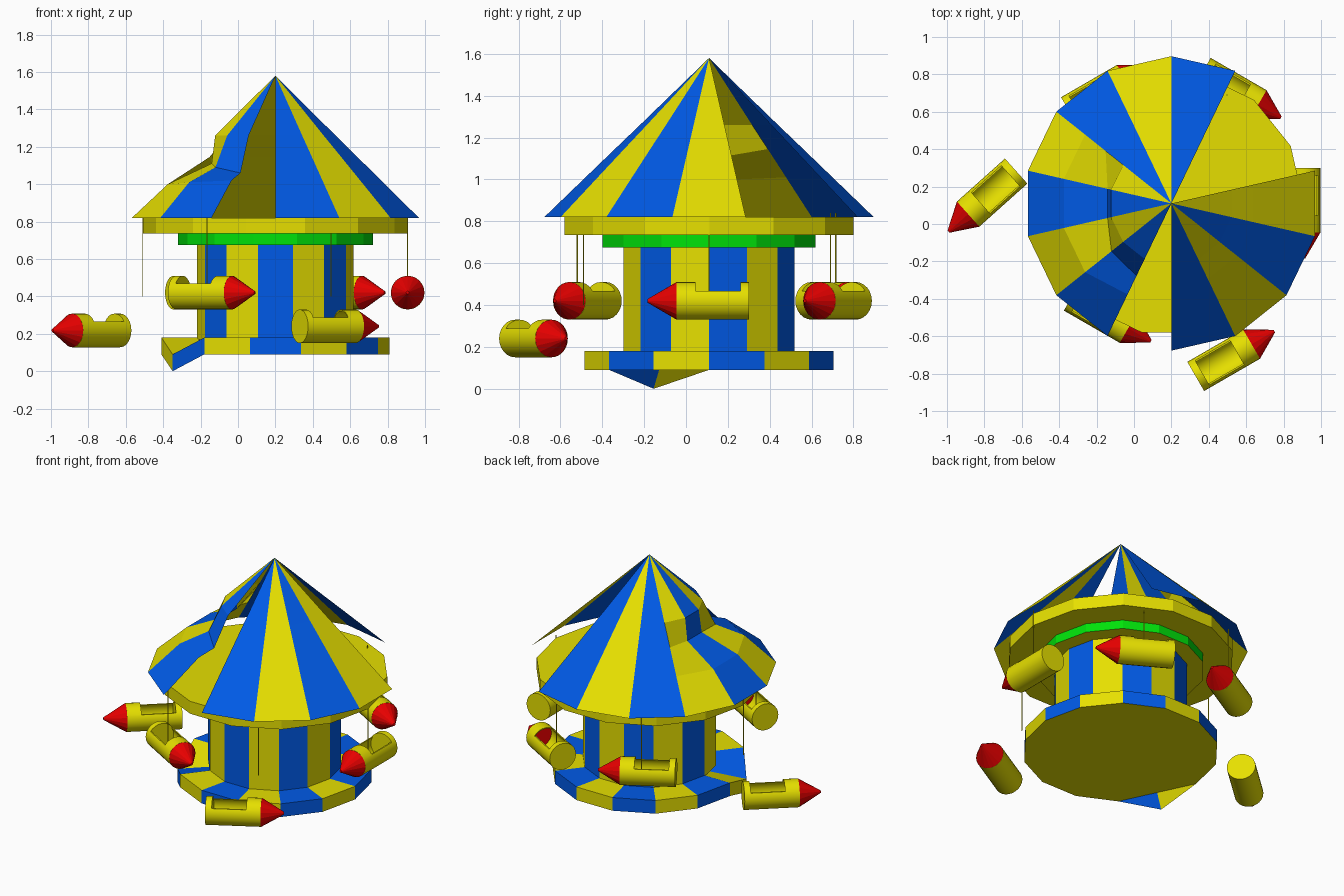
import bpy, bmesh
from math import sin, cos, pi, atan2
from mathutils import Matrix, Vector

if "Cube" in bpy.data.objects:
    bpy.data.objects.remove(bpy.data.objects["Cube"])

SIDES = 14
STEP = 2 * pi / SIDES
CX, CY = 0.2, 0.11


def material(name, rgb):
    m = bpy.data.materials.new(name)
    m.use_nodes = True
    m.diffuse_color = (*rgb, 1)
    m.node_tree.nodes["Principled BSDF"].inputs["Base Color"].default_value = (*rgb, 1)
    return m


YELLOW = material("yellow", (0.79, 0.74, 0.0))
BLUE = material("blue", (0.0, 0.105, 0.82))
GREEN = material("green", (0.0, 0.76, 0.003))
RED = material("red", (0.82, 0.0, 0.0))


def finish(bm, name, mats):
    mesh = bpy.data.meshes.new(name)
    bm.to_mesh(mesh)
    bm.free()
    for m in mats:
        mesh.materials.append(m)
    ob = bpy.data.objects.new(name, mesh)
    bpy.context.collection.objects.link(ob)
    return ob


def polar(angle, r, z):
    return (CX + r * cos(angle), CY + r * sin(angle), z)


def drum(name, r, z0, z1, colour, striped=False, sag=None):
    """Fourteen-sided drum with a yellow underside; stripes alternate with yellow.
    The corner numbered sag is bent down to the ground."""
    bm = bmesh.new()
    low, high = [], []
    for i in range(SIDES):
        drop = z0 if i == sag else 0
        low.append(bm.verts.new(polar(i * STEP, r, z0 - drop)))
        high.append(bm.verts.new(polar(i * STEP, r, z1 - drop)))
    centre = bm.verts.new((CX, CY, z1))
    for i in range(SIDES):
        j = (i + 1) % SIDES
        side = bm.faces.new((low[i], low[j], high[j], high[i]))
        top = bm.faces.new((high[i], high[j], centre))
        side.material_index = top.material_index = i % 2 if striped else 0
    outline = list(low)
    if sag is not None:
        # Underside of the bent corner: one blue half, one yellow half
        before, tip, after = low[sag - 1], low[sag], low[sag + 1]
        middle = bm.verts.new((before.co + after.co) / 2)
        outline[sag] = middle
        bm.faces.new((after, tip, middle)).material_index = 0
        bm.faces.new((middle, tip, before)).material_index = 1
    bm.faces.new(outline[::-1]).material_index = 1
    return finish(bm, name, [colour, YELLOW])


# Base, column and rings
drum("base", 0.61, 0.09, 0.18, BLUE, striped=True, sag=8)
drum("column", 0.418, 0.17, 0.69, BLUE, striped=True)
drum("trim_ring", 0.522, 0.675, 0.74, GREEN)
drum("canopy_ring", 0.708, 0.735, 0.82, YELLOW)

# Tent roof: a thin sheet with missing panels and a crushed side
RIM = (0.787, 0.82)
WHOLE = [(0.33, 1.26), (0.45, 1.145), (0.59, 1.01), RIM]
CRUSHED = [(0.33, 1.26), (0.35, 1.11), (0.59, 1.0), RIM]
ribs = {6: CRUSHED, 7: CRUSHED,
        8: [(0.33, 1.26), (0.41, 1.09), (0.59, 1.01), RIM],
        9: [(0.33, 1.26), (0.43, 1.06), (0.54, 1.02), RIM]}
MISSING = (0, 1, 9)
bm = bmesh.new()
apex = bm.verts.new((CX, CY, 1.58))
rows = []
for i in range(SIDES):
    # Rib i sits half a step off the column corners
    rows.append([bm.verts.new(polar((i + 0.5) * STEP, r, z)) for r, z in ribs.get(i, WHOLE)])
for i in range(SIDES):
    if i in MISSING:
        continue
    a, b = rows[i], rows[(i + 1) % SIDES]
    faces = [bm.faces.new((apex, a[0], b[0]))]
    for k in range(len(a) - 1):
        faces.append(bm.faces.new((a[k], a[k + 1], b[k + 1], b[k])))
    for f in faces:
        f.material_index = i % 2
bmesh.ops.delete(bm, geom=[v for v in bm.verts if not v.link_faces], context='VERTS')
finish(bm, "roof", [BLUE, YELLOW])


def cylinder(r0, r1, x0, x1, sides):
    """Cylinder or cone along x."""
    bm = bmesh.new()
    turn = Matrix.Translation(((x0 + x1) / 2, 0, 0)) @ Matrix.Rotation(pi / 2, 4, 'Y')
    bmesh.ops.create_cone(bm, cap_ends=True, segments=sides, radius1=r0, radius2=r1,
                          depth=x1 - x0, matrix=turn)
    return bm


# Rocket gondola along +x, tail at the origin, hollow from the seat to the nose
R, BODY, NOSE = 0.09, 0.345, 0.14
CUT0, CUT1 = 0.04, 0.255
body = finish(cylinder(R, R, 0, BODY, 24), "rocket_body", [YELLOW])
hollow = finish(cylinder(0.083, 0.083, CUT0, BODY + 0.02, 24), "cockpit_cutter", [YELLOW])
bm = bmesh.new()
bmesh.ops.create_cube(bm, size=1, matrix=Matrix.Translation(((CUT0 + CUT1) / 2, 0, 0.098))
                      @ Matrix.Diagonal((CUT1 - CUT0, 0.3, 0.1, 1)))
notch = finish(bm, "notch_cutter", [YELLOW])
for cutter in (hollow, notch):
    mod = body.modifiers.new("cut", 'BOOLEAN')
    mod.operation = 'DIFFERENCE'
    mod.solver = 'EXACT'
    mod.object = cutter
bpy.context.view_layer.update()
body_mesh = bpy.data.meshes.new_from_object(
    body.evaluated_get(bpy.context.evaluated_depsgraph_get()))
for ob in (body, hollow, notch):
    bpy.data.objects.remove(ob)

nose = finish(cylinder(R, 0.008, BODY, BODY + NOSE, 16), "rocket_nose", [RED])
nose_mesh = nose.data
bpy.data.objects.remove(nose)

# Tail position, height and heading of each rocket; two have fallen
rockets = {
    "left": ((0.907, 0.30, 0.42), (0, -1)),
    "back_left": ((0.365, 0.81, 0.42), (0.866, -0.5)),
    "back_right": ((-0.345, 0.60, 0.42), (0.866, 0.5)),
    "front_right": ((-0.33, -0.385, 0.42), (0.866, -0.5)),
    "fallen_front": ((0.33, -0.815, 0.24), (0.866, 0.5)),
    "fallen_right": ((-0.63, 0.283, 0.218), (-0.745, -0.667)),
}
for side, (tail, heading) in rockets.items():
    place = Matrix.Translation(Vector(tail)) @ Matrix.Rotation(
        atan2(heading[1], heading[0]), 4, 'Z')
    for part, mesh in (("rocket_nose_", nose_mesh), ("rocket_body_", body_mesh)):
        ob = bpy.data.objects.new(part + side, mesh)
        bpy.context.collection.objects.link(ob)
        ob.matrix_world = place

# The shared body is smoothed once, through the last rocket placed
bpy.ops.object.select_all(action='DESELECT')
ob.select_set(True)
bpy.context.view_layer.objects.active = ob
bpy.ops.object.shade_smooth_by_angle(angle=0.5)

# Hanging wires
for i, (x, y) in enumerate([(0.907, 0.11), (0.497, 0.69), (-0.165, 0.715),
                            (-0.512, 0.11), (-0.165, -0.52), (0.497, -0.49)]):
    bm = bmesh.new()
    bmesh.ops.create_cone(bm, cap_ends=True, segments=6, radius1=0.003, radius2=0.003,
                          depth=0.44, matrix=Matrix.Translation((x, y, 0.62)))
    finish(bm, "wire_%d" % (i + 1), [YELLOW])
